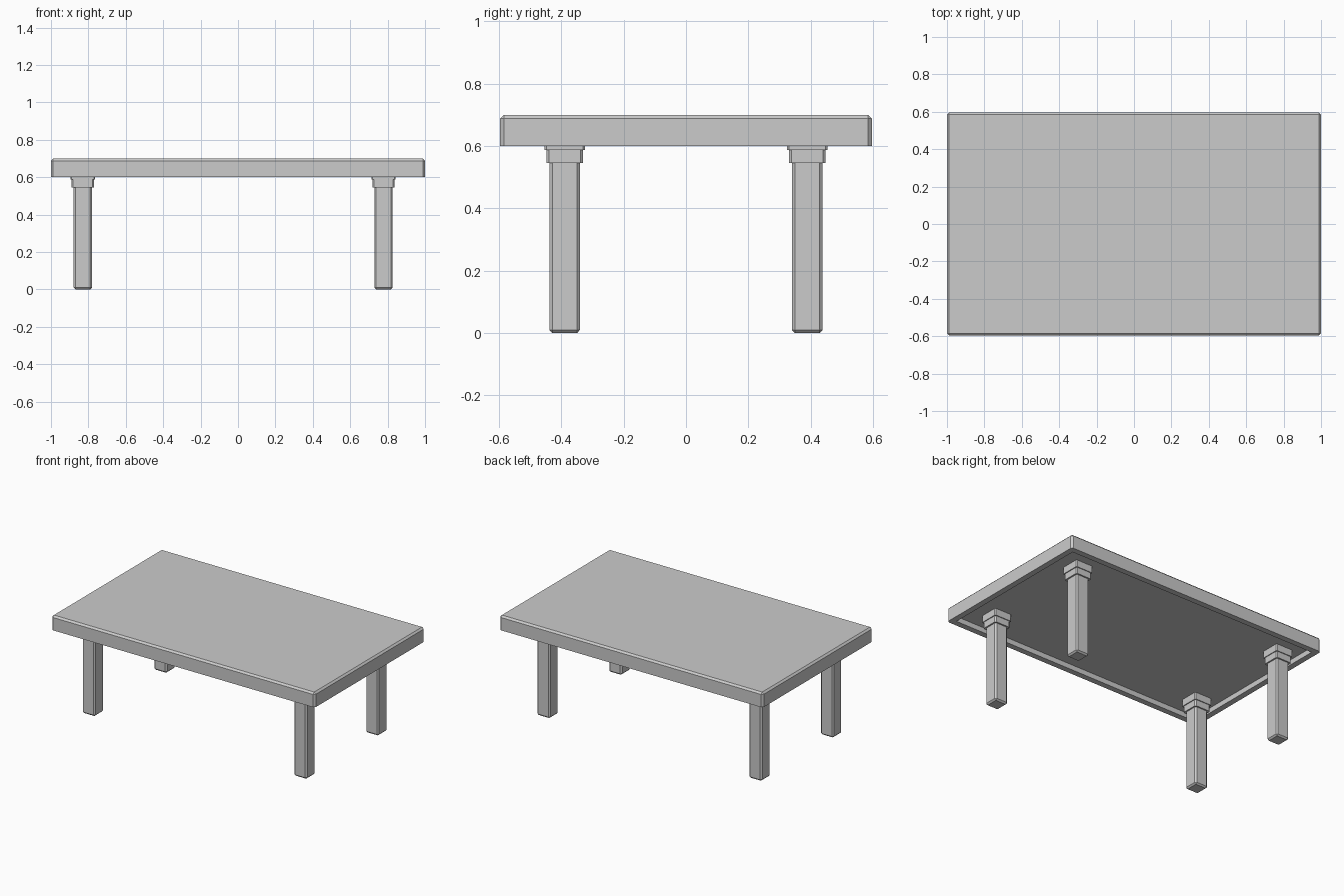
import bpy, bmesh

if "Cube" in bpy.data.objects:
    bpy.data.objects.remove(bpy.data.objects["Cube"])


def box(bm, size, center):
    """Add a box and return its vertices."""
    verts = bmesh.ops.create_cube(bm, size=1)["verts"]
    bmesh.ops.scale(bm, vec=size, verts=verts)
    bmesh.ops.translate(bm, vec=center, verts=verts)
    return verts


def chamfer(bm, width, keep):
    """Cut a flat chamfer along the edges chosen by keep(edge)."""
    edges = [e for e in bm.edges if keep(e)]
    bmesh.ops.bevel(bm, geom=edges, offset=width, segments=1,
                    profile=0.5, affect='EDGES')


def finish(bm, name, location=(0, 0, 0)):
    mesh = bpy.data.meshes.new(name)
    bm.to_mesh(mesh)
    bm.free()
    ob = bpy.data.objects.new(name, mesh)
    ob.location = location
    bpy.context.collection.objects.link(ob)
    return ob


def block(name, width, z0, z1, bevel, location, bottom=False):
    """Square block with chamfered upright edges, optionally the foot too."""
    bm = bmesh.new()
    box(bm, (width, width, z1 - z0), (0, 0, (z0 + z1) / 2))

    def keep(e):
        a, b = (v.co.z for v in e.verts)
        return abs(a - b) > 0.01 or (bottom and max(a, b) < z0 + 0.001)
    chamfer(bm, bevel, keep)
    return finish(bm, name, location)


# Table top: chamfered slab with a recessed underside
bottom_z, top_z, ceiling = 0.60, 0.70, 0.635
bm = bmesh.new()
box(bm, (2.0, 1.193, top_z - bottom_z), (0, 0, (top_z + bottom_z) / 2))
chamfer(bm, 0.012, lambda e: max(v.co.z for v in e.verts) > 0.69)
under = min(bm.faces, key=lambda f: f.calc_center_median().z)
bmesh.ops.inset_region(bm, faces=[under], thickness=0.04, use_even_offset=True)
inner = bmesh.ops.extrude_discrete_faces(bm, faces=[under])["faces"][0]
bmesh.ops.translate(bm, vec=(0, 0, ceiling - bottom_z), verts=inner.verts)
finish(bm, "table_top")

# Four legs, each with a collar and a wider cap under the top
for side, x in (("left", -0.83), ("right", 0.778)):
    for end, y in (("front", -0.389), ("back", 0.389)):
        tag, loc = f"{end}_{side}", (x, y, 0)
        block(tag + "_leg", 0.098, 0.0, 0.55, 0.010, loc, bottom=True)
        block(tag + "_collar", 0.118, 0.545, 0.59, 0.008, loc)
        block(tag + "_cap", 0.130, 0.588, ceiling, 0.006, loc)
